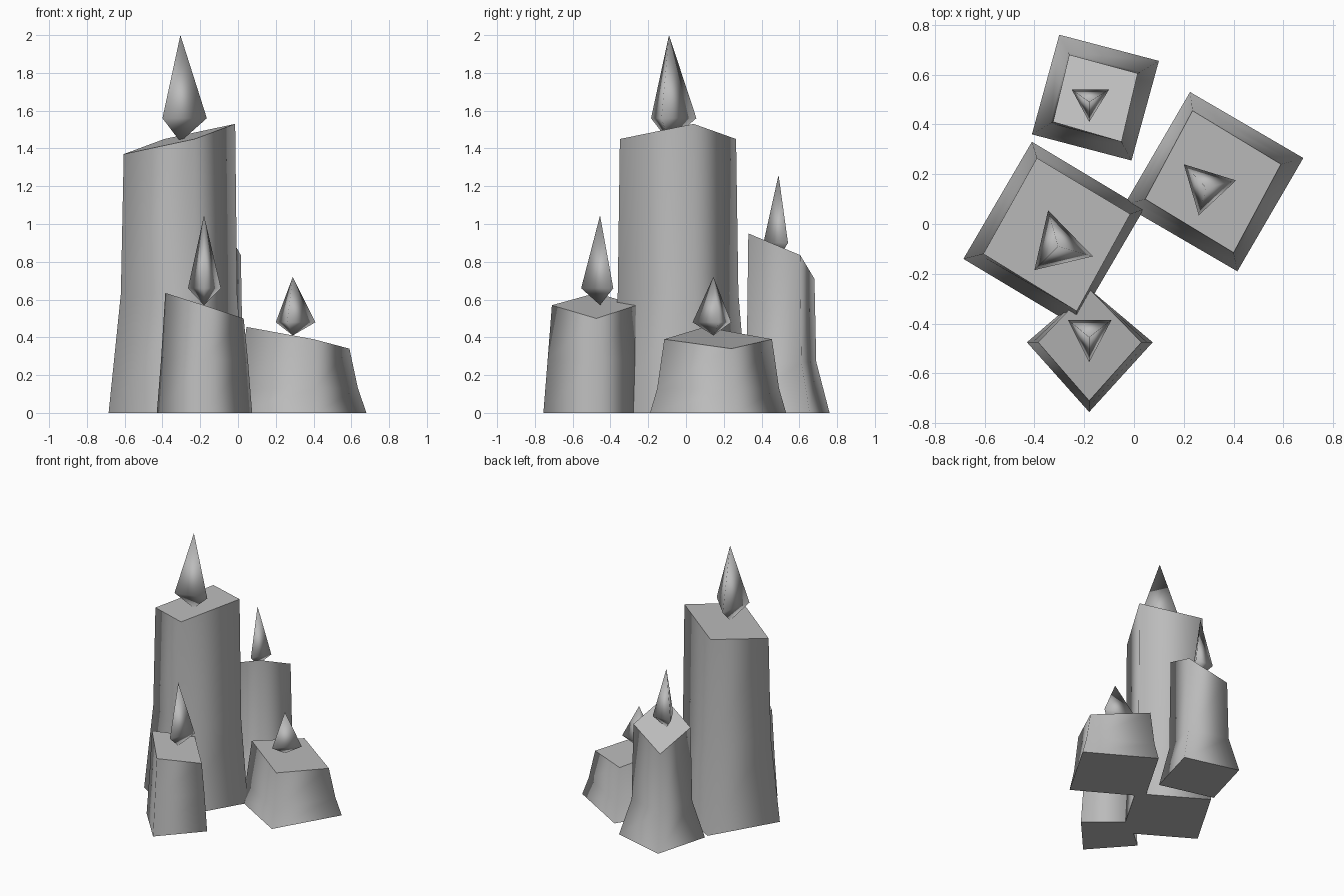
import bpy
import bmesh
from mathutils import Vector

if "Cube" in bpy.data.objects:
    bpy.data.objects.remove(bpy.data.objects["Cube"], do_unlink=True)

grey = bpy.data.materials.new("plain grey")
grey.use_nodes = True
colour = (0.5, 0.5, 0.5, 1)
grey.diffuse_color = colour
grey.node_tree.nodes["Principled BSDF"].inputs["Base Color"].default_value = colour


def finish(name, bm):
    bmesh.ops.recalc_face_normals(bm, faces=bm.faces[:])
    mesh = bpy.data.meshes.new(name)
    bm.to_mesh(mesh)
    bm.free()
    mesh.materials.append(grey)
    obj = bpy.data.objects.new(name, mesh)
    bpy.context.collection.objects.link(obj)
    return obj


def candle(name, base, top, bend_z, flare):
    """Square candle with a flared foot and a slanted top."""
    foot = [Vector((x, y, 0)) for x, y in base]
    rim = [Vector(p) for p in top]
    bend = []
    for f, r in zip(foot, rim):
        p = r.lerp(f, flare)
        p.z = bend_z
        bend.append(p)
    bm = bmesh.new()
    rings = [[bm.verts.new(p) for p in ring] for ring in (foot, bend, rim)]
    for low, high in zip(rings, rings[1:]):
        for i in range(4):
            j = (i + 1) % 4
            bm.faces.new((low[i], low[j], high[j], high[i])).smooth = True
    # Flat caps with crisp rims, softly shaded sides
    for ring in (rings[0], rings[-1]):
        for edge in bm.faces.new(ring).edges:
            edge.smooth = False
    return finish(name, bm)


def flame(name, centre, tip_z, bottom_z, ring, ring_z):
    """Three-sided crystal flame, long above and short below."""
    bm = bmesh.new()
    tip = bm.verts.new((*centre, tip_z))
    bottom = bm.verts.new((*centre, bottom_z))
    middle = [bm.verts.new((x, y, ring_z)) for x, y in ring]
    for i in range(3):
        for end in (tip, bottom):
            bm.faces.new((middle[i], middle[(i + 1) % 3], end)).smooth = True
    return finish(name, bm)


# Candles: corners run left, front, right, back
candle("tall_candle",
       [(-.685, -.14), (-.235, -.41), (.04, .06), (-.41, .33)],
       [(-.605, -.12, 1.37), (-.23, -.35, 1.45), (-.015, .04, 1.53), (-.39, .265, 1.45)],
       .63, .19)
candle("short_candle",
       [(-.04, .075), (.415, -.19), (.68, .265), (.225, .53)],
       [(.045, .1, .455), (.4, -.115, .39), (.59, .24, .34), (.235, .455, .39)],
       .13, .5)
candle("back_candle",
       [(-.41, .36), (-.01, .255), (.1, .655), (-.3, .76)],
       [(-.325, .41, .825), (-.05, .33, .95), (.015, .605, .835), (-.26, .68, .71)],
       .27, .12)
candle("front_candle",
       [(-.43, -.475), (-.18, -.755), (.075, -.475), (-.18, -.26)],
       [(-.385, -.475, .635), (-.18, -.71, .57), (.03, -.475, .5), (-.18, -.26, .57)],
       .28, .5)

# Flames
flame("tall_flame", (-.305, -.09), 2, 1.435,
      [(-.345, .055), (-.4, -.185), (-.165, -.13)], 1.56)
flame("short_flame", (.29, .145), .72, .41,
      [(.2, .24), (.26, .035), (.41, .175)], .48)
flame("back_flame", (-.18, .49), 1.26, .82,
      [(-.25, .54), (-.18, .41), (-.1, .54)], .9)
flame("front_flame", (-.18, -.455), 1.045, .57,
      [(-.265, -.385), (-.18, -.555), (-.09, -.385)], .66)
